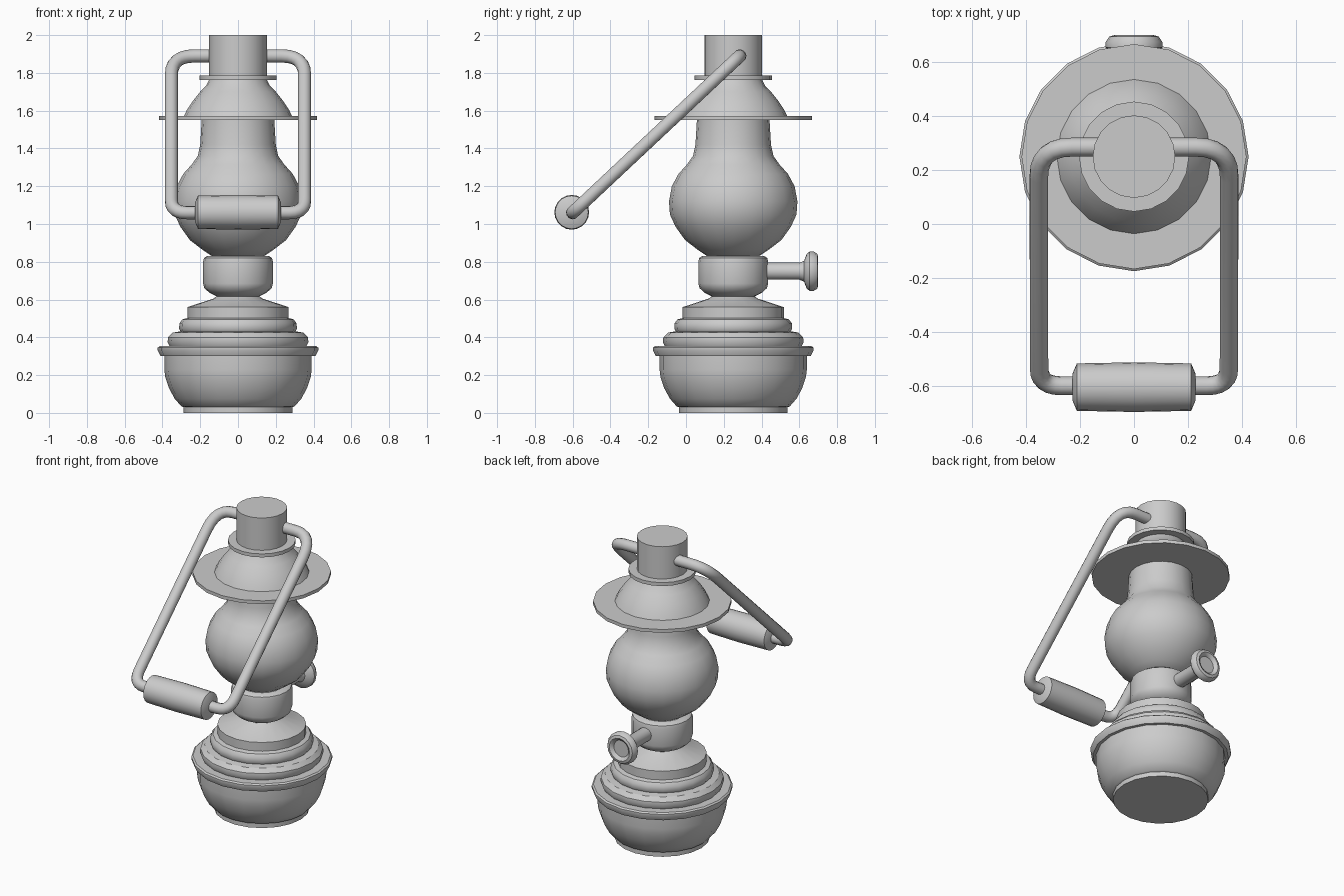
import bpy, math
from mathutils import Vector

if "Cube" in bpy.data.objects:
    bpy.data.objects.remove(bpy.data.objects["Cube"])

CY = 0.25      # lantern body axis sits behind the origin
SIDES = 20


def lathe(name, profile, loc=(0, CY, 0), rot=(0, 0, 0), sides=SIDES):
    """Solid of revolution from (radius, height) points, capped at both ends."""
    verts, faces = [], []
    for r, z in profile:
        for i in range(sides):
            a = 2 * math.pi * i / sides
            verts.append((r * math.cos(a), r * math.sin(a), z))
    for j in range(len(profile) - 1):
        for i in range(sides):
            k = (i + 1) % sides
            faces.append((j * sides + i, j * sides + k,
                          (j + 1) * sides + k, (j + 1) * sides + i))
    faces.append(tuple(reversed(range(sides))))
    top = (len(profile) - 1) * sides
    faces.append(tuple(range(top, top + sides)))
    mesh = bpy.data.meshes.new(name)
    mesh.from_pydata(verts, [], faces)
    ob = bpy.data.objects.new(name, mesh)
    bpy.context.collection.objects.link(ob)
    ob.location, ob.rotation_euler = loc, rot
    bpy.ops.object.select_all(action='DESELECT')
    ob.select_set(True)
    bpy.context.view_layer.objects.active = ob
    bpy.ops.object.shade_smooth_by_angle(angle=math.radians(35))
    return ob


# fuel tank with foot
lathe("fuel_tank", [(.288, 0), (.288, .03), (.30, .035), (.335, .075), (.365, .13),
                    (.385, .19), (.39, .23), (.39, .31)])
# tank rim
lathe("tank_rim", [(.38, .30), (.41, .30), (.425, .33), (.425, .345), (.415, .353), (.36, .353)])
# stepped shoulder
lathe("tank_shoulder", [(.36, .35), (.373, .375), (.37, .40), (.345, .425), (.305, .432),
                        (.312, .445), (.31, .475), (.295, .495), (.268, .502),
                        (.268, .56), (.13, .605), (.11, .62)])
# burner collar
lathe("burner_collar", [(.11, .615), (.15, .635), (.178, .66), (.185, .685),
                        (.185, .80), (.18, .82), (.165, .83)])
# glass globe
lathe("glass_globe", [(.13, .825), (.19, .865), (.255, .915), (.305, .985), (.335, 1.05),
                      (.34, 1.12), (.325, 1.20), (.29, 1.265), (.245, 1.315), (.213, 1.36),
                      (.20, 1.42), (.192, 1.555)])
# hood: brim, dome, ring, chimney
lathe("hood_brim", [(.417, 1.55), (.417, 1.572)])
lathe("hood_dome", [(.287, 1.57), (.27, 1.605), (.24, 1.65), (.20, 1.70), (.17, 1.73), (.152, 1.765)])
lathe("chimney_ring", [(.204, 1.762), (.204, 1.785)])
lathe("chimney", [(.153, 1.78), (.153, 2.0)])

# wick knob, pointing backwards, with a dished end
lathe("wick_knob", [(.045, .36), (.045, .60), (.055, .625), (.09, .638), (.105, .655),
                    (.105, .675), (.092, .695), (.075, .70), (.062, .692), (.055, .68)],
      loc=(0, 0, .75), rot=(-math.pi / 2, 0, 0), sides=16)

# carrying handle: rounded path in a tilted plane
top, low = Vector((0, .285, 1.89)), Vector((0, -.60, 1.06))
length = (low - top).length
down = (low - top).normalized()


def corner(p, a, b, n=6):
    """Rounded corner at p between points a and b."""
    return [a * (1 - t) ** 2 + p * 2 * t * (1 - t) + b * t * t
            for t in (i / n for i in range(n + 1))]


def at(x, s):
    return top + Vector((x, 0, 0)) + down * s


side = [at(.12, 0)]
side += corner(at(.353, 0), at(.23, 0), at(.353, .15))
side += corner(at(.352, length), at(.352, length - .09), at(.27, length))
side += [at(.20, length)]
for sign, label in ((1, "right"), (-1, "left")):
    cu = bpy.data.curves.new("handle_" + label, 'CURVE')
    cu.dimensions = '3D'
    cu.bevel_depth, cu.bevel_resolution = .035, 4
    cu.use_fill_caps = True
    sp = cu.splines.new('POLY')
    sp.points.add(len(side) - 1)
    for p, v in zip(sp.points, side):
        p.co = (sign * v.x, v.y, v.z, 1)
    sp.use_smooth = True
    bpy.context.collection.objects.link(bpy.data.objects.new("handle_" + label, cu))

# handle grip
lathe("handle_grip", [(.05, -.228), (.088, -.212), (.092, 0), (.088, .212), (.05, .228)],
      loc=(0, -.605, 1.062), rot=(0, math.pi / 2, 0))
